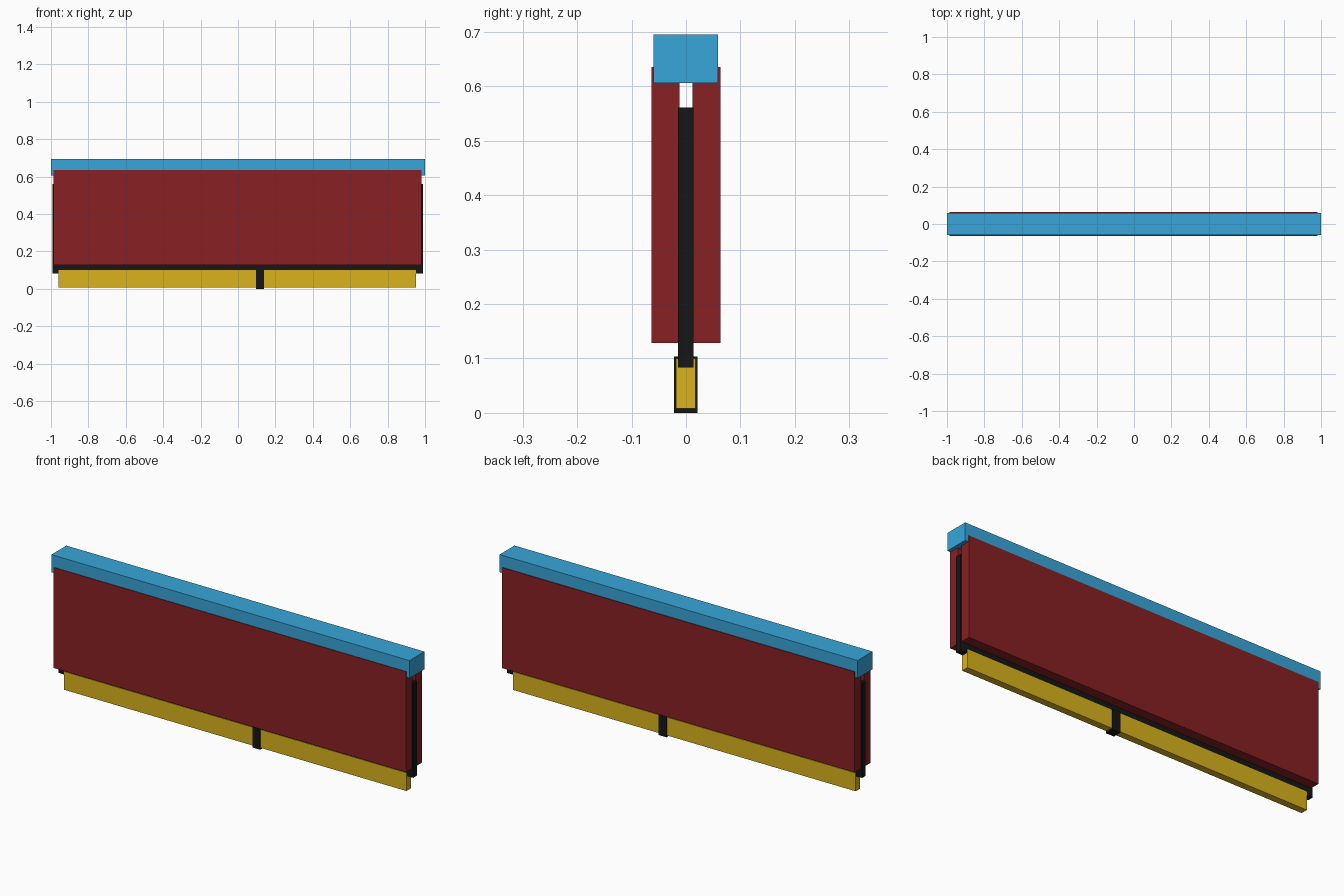
import bpy

if "Cube" in bpy.data.objects:
    bpy.data.objects.remove(bpy.data.objects["Cube"])


def material(name, color):
    m = bpy.data.materials.new(name)
    m.diffuse_color = (*color, 1)
    m.use_nodes = True
    m.node_tree.nodes["Principled BSDF"].inputs["Base Color"].default_value = m.diffuse_color
    return m


def box(name, x, y, z, mat):
    """Box from (min, max) ranges on each axis."""
    bpy.ops.mesh.primitive_cube_add(size=1)
    ob = bpy.context.object
    ob.name = name
    ob.location = [(a + b) / 2 for a, b in (x, y, z)]
    ob.scale = [b - a for a, b in (x, y, z)]
    bpy.ops.object.transform_apply(location=True, rotation=False, scale=True)
    ob.data.materials.append(mat)
    return ob


blue = material("blue", (0.04, 0.38, 0.70))
red = material("dark_red", (0.25, 0.015, 0.017))
black = material("black", (0.008, 0.008, 0.008))
yellow = material("yellow", (0.70, 0.45, 0.012))

# Top rail
box("top_rail", (-1, 1), (-0.06, 0.059), (0.606, 0.695), blue)

# Side panels with a slot between them
box("front_panel", (-0.986, 0.982), (-0.063, -0.012), (0.128, 0.635), red)
box("back_panel", (-0.986, 0.982), (0.012, 0.063), (0.128, 0.635), red)

# Core plate held between the panels
box("core_plate", (-0.993, 0.989), (-0.015, 0.014), (0.083, 0.561), black)

# Lower strip and the band around it
box("lower_strip", (-0.959, 0.953), (-0.018, 0.017), (0.008, 0.1), yellow)
box("strip_band", (0.095, 0.139), (-0.022, 0.021), (0, 0.104), black)
